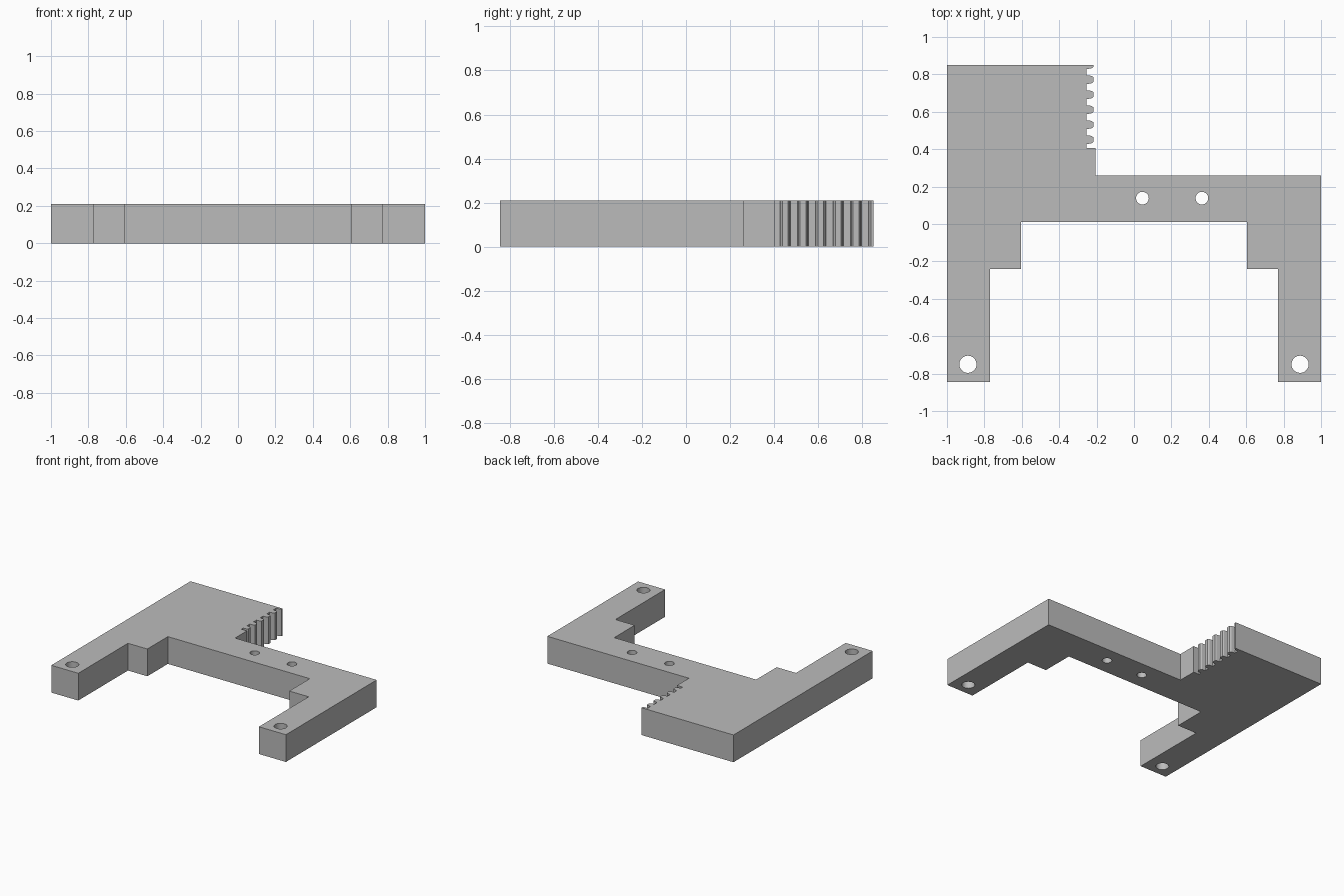
import bpy, bmesh, math

if "Cube" in bpy.data.objects:
    bpy.data.objects.remove(bpy.data.objects["Cube"])

HEIGHT = 0.21
ROOT_X, TIP_X = -0.255, -0.217
PITCH, FIRST_TOOTH, TOP_Y = 0.0802, 0.451, 0.85

# Lower arms, bar and step, counter-clockwise from the upper left corner
outline = [(-1, TOP_Y), (-1, -0.845), (-0.77, -0.845), (-0.77, -0.24),
           (-0.605, -0.24), (-0.605, 0.01), (0.605, 0.01), (0.605, -0.24),
           (0.77, -0.24), (0.77, -0.845), (1, -0.845), (1, 0.26),
           (-0.207, 0.26), (-0.207, 0.405), (ROOT_X, 0.405)]

# Rack teeth along the upper right edge, with chamfered tips
tooth = [(ROOT_X, -0.024), (TIP_X - 0.01, -0.02), (TIP_X, -0.013),
         (TIP_X, 0.013), (TIP_X - 0.01, 0.02), (ROOT_X, 0.024)]
for i in range(5):
    outline += [(x, FIRST_TOOTH + i * PITCH + y) for x, y in tooth]

# Last tooth is cut off by the top edge
last = FIRST_TOOTH + 5 * PITCH
outline += [(x, last + y) for x, y in tooth[:3]] + [(TIP_X, TOP_Y)]


def circle(cx, cy, r, n=32):
    return [(cx + r * math.cos(2 * math.pi * k / n),
             cy + r * math.sin(2 * math.pi * k / n)) for k in range(n)]


# Bolt holes in the bar and at the arm ends
loops = [outline, circle(0.045, 0.138, 0.034), circle(0.363, 0.138, 0.034),
         circle(-0.888, -0.75, 0.046), circle(0.888, -0.75, 0.046)]

# Fill the profile and raise it to a plate
bm = bmesh.new()
for pts in loops:
    vs = [bm.verts.new((x, y, 0)) for x, y in pts]
    for a, b in zip(vs, vs[1:] + vs[:1]):
        bm.edges.new((a, b))
bmesh.ops.triangle_fill(bm, use_beauty=True, edges=bm.edges[:])
ext = bmesh.ops.extrude_face_region(bm, geom=bm.faces[:], use_keep_orig=True)
top = [g for g in ext["geom"] if isinstance(g, bmesh.types.BMVert)]
bmesh.ops.translate(bm, verts=top, vec=(0, 0, HEIGHT))
bmesh.ops.recalc_face_normals(bm, faces=bm.faces[:])

mesh = bpy.data.meshes.new("rack_bracket")
bm.to_mesh(mesh)
bm.free()
grey = bpy.data.materials.new("light grey")
grey.diffuse_color = (0.5, 0.5, 0.5, 1)
grey.use_nodes = True
grey.node_tree.nodes["Principled BSDF"].inputs["Base Color"].default_value = grey.diffuse_color
mesh.materials.append(grey)
bracket = bpy.data.objects.new("rack_bracket", mesh)
bpy.context.collection.objects.link(bracket)

# Round hole walls, sharp corners elsewhere
bpy.context.view_layer.objects.active = bracket
bracket.select_set(True)
bpy.ops.object.shade_smooth_by_angle(angle=math.radians(20))
